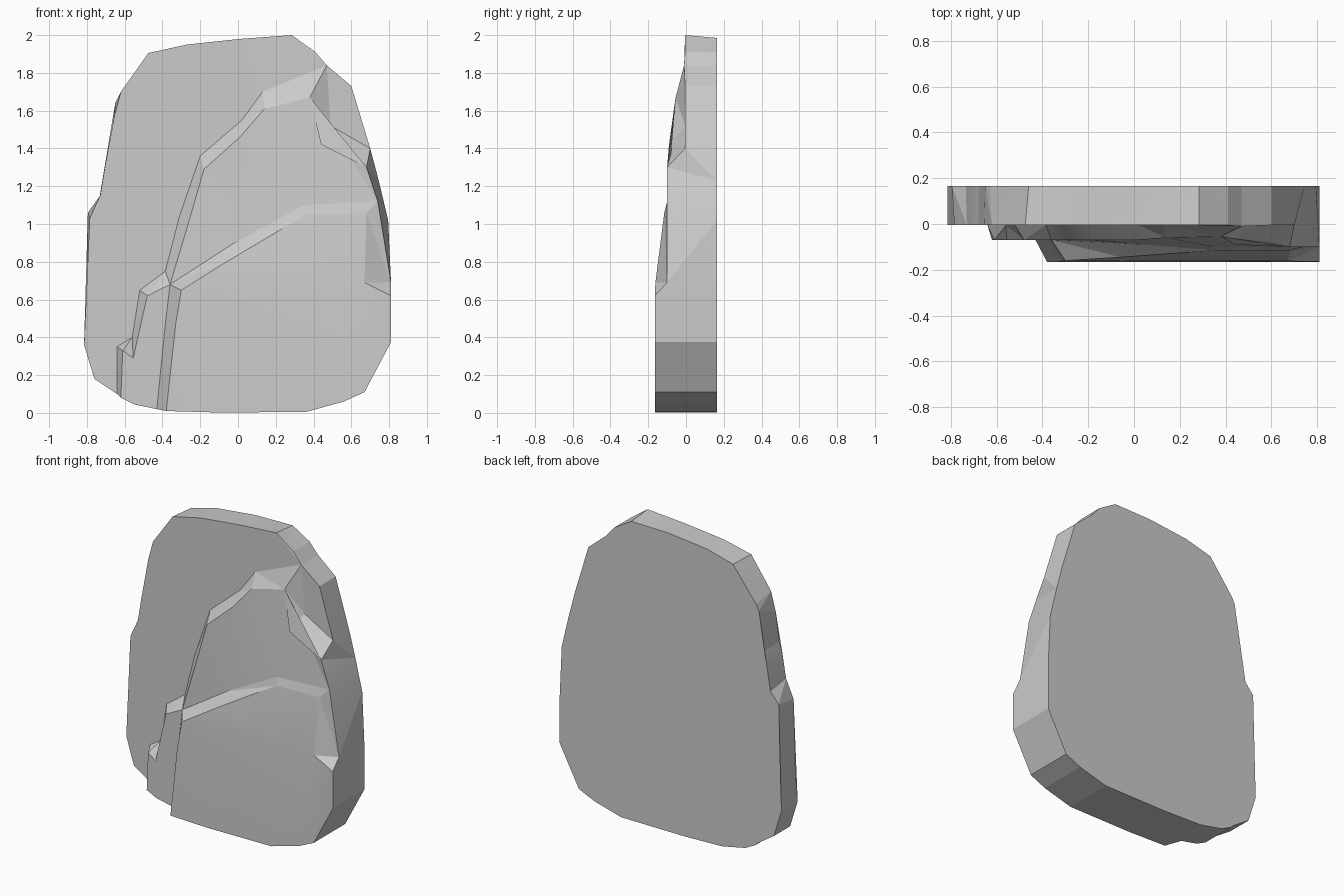
import bpy, bmesh, math

if "Cube" in bpy.data.objects:
    bpy.data.objects.remove(bpy.data.objects["Cube"])

BACK, BASE, MID, TOP = 0.165, -0.005, -0.07, -0.165   # depth (y) of each rock layer


def at(y, *xz):
    """Points in the front plane, placed at depth y."""
    return [(x, y, z) for x, z in xz]


bm = bmesh.new()
cache = {}


def vert(p):
    if p not in cache:
        cache[p] = bm.verts.new(p)
    return cache[p]


def face(points):
    bm.faces.new([vert(p) for p in dict.fromkeys(points)])


def strip(a, b):
    for i in range(len(a) - 1):
        face([a[i], a[i + 1], b[i + 1], b[i]])


# Front silhouette, clockwise from the peak of the middle layer
peak = (0.47, -0.01, 1.84)
shoulder = at(BASE, (0.60, 1.73), (0.70, 1.40))
mid_right = at(-0.10, (0.68, 1.30), (0.74, 1.12), (0.81, 0.69))
low_front = at(TOP, (0.81, 0.62), (0.81, 0.375), (0.67, 0.11), (0.56, 0.06),
               (0.36, 0.005), (-0.10, 0.002), (-0.38, 0.01))
low_left = at(MID, (-0.43, 0.02), (-0.55, 0.045), (-0.62, 0.08))
left_top = at(BASE, (-0.64, 0.10), (-0.76, 0.18), (-0.815, 0.36), (-0.798, 0.56),
              (-0.785, 1.03), (-0.73, 1.15), (-0.705, 1.30), (-0.68, 1.38),
              (-0.655, 1.57), (-0.62, 1.70), (-0.475, 1.905), (-0.27, 1.95),
              (0.01, 1.98), (0.285, 2.0), (0.41, 1.91))
front = [peak] + shoulder + mid_right + low_front + low_left + left_top

# Back outline follows the front with a few worn corners
worn = {mid_right[0]: (0.745, 1.23), mid_right[1]: (0.795, 1.02),
        left_top[4]: (-0.795, 1.06), left_top[5]: (-0.735, 1.13),
        left_top[8]: (-0.65, 1.64), left_top[9]: (-0.63, 1.68),
        left_top[10]: (-0.46, 1.90), left_top[13]: (0.285, 1.985)}
back = [(x, BACK, z) for x, z in (worn.get(p, (p[0], p[2])) for p in front)]
strip(front + front[:1], back + back[:1])
face(back)

# Middle layer: sloping edge from the base ledge up to the plateau
foot = [peak] + at(BASE, (0.13, 1.70), (0.02, 1.55), (-0.20, 1.36), (-0.31, 1.04),
                   (-0.385, 0.75), (-0.52, 0.65), (-0.56, 0.40), (-0.64, 0.35)) + left_top[:1]
rim = ([(0.38, -0.055, 1.67), (0.14, -0.06, 1.61)]
       + at(MID, (0.01, 1.46), (-0.18, 1.29), (-0.27, 0.98), (-0.36, 0.68),
            (-0.48, 0.62), (-0.555, 0.29), (-0.61, 0.33)) + low_left[-1:])
strip(foot, rim)
face(left_top + foot[:-1])

# Chipped notch at the upper right
notch_foot, notch_rim = (0.49, BASE, 1.52), (0.44, -0.09, 1.42)
strip([peak, notch_foot, shoulder[1]], [rim[0], notch_rim, mid_right[0]])
face([peak] + shoulder + [notch_foot])

# Front layer: step, sloping upper face and flat lower face
step_foot = [low_left[0], (-0.385, MID, 0.47), rim[5], (-0.02, -0.085, 0.90),
             (0.35, -0.10, 1.10), mid_right[1]]
step_rim = [low_front[-1], (-0.33, TOP, 0.47), (-0.30, -0.16, 0.65),
            (-0.06, -0.145, 0.80), (0.36, -0.115, 1.05), (0.68, -0.115, 1.06)]
chip = (0.67, -0.162, 0.69)
strip(step_foot, step_rim)
strip(mid_right[1:] + low_front[:1], [step_rim[-1], chip, chip])
face(step_rim[2:] + [chip])
face(step_rim[:3] + [chip] + low_front[:-1])

# Middle plateau, split where the front layer meets its edge
face(rim[:6] + step_foot[3:] + [mid_right[0], notch_rim])
face(rim[5:] + [low_left[1]] + step_foot[:2])

bmesh.ops.triangulate(bm, faces=[f for f in bm.faces if len(f.verts) > 3])
bmesh.ops.recalc_face_normals(bm, faces=bm.faces)
mesh = bpy.data.meshes.new("rock_slab")
bm.to_mesh(mesh)
bm.free()
rock = bpy.data.objects.new("rock_slab", mesh)
bpy.context.collection.objects.link(rock)
bpy.context.view_layer.objects.active = rock
rock.select_set(True)
bpy.ops.object.shade_smooth_by_angle(angle=math.radians(8))
